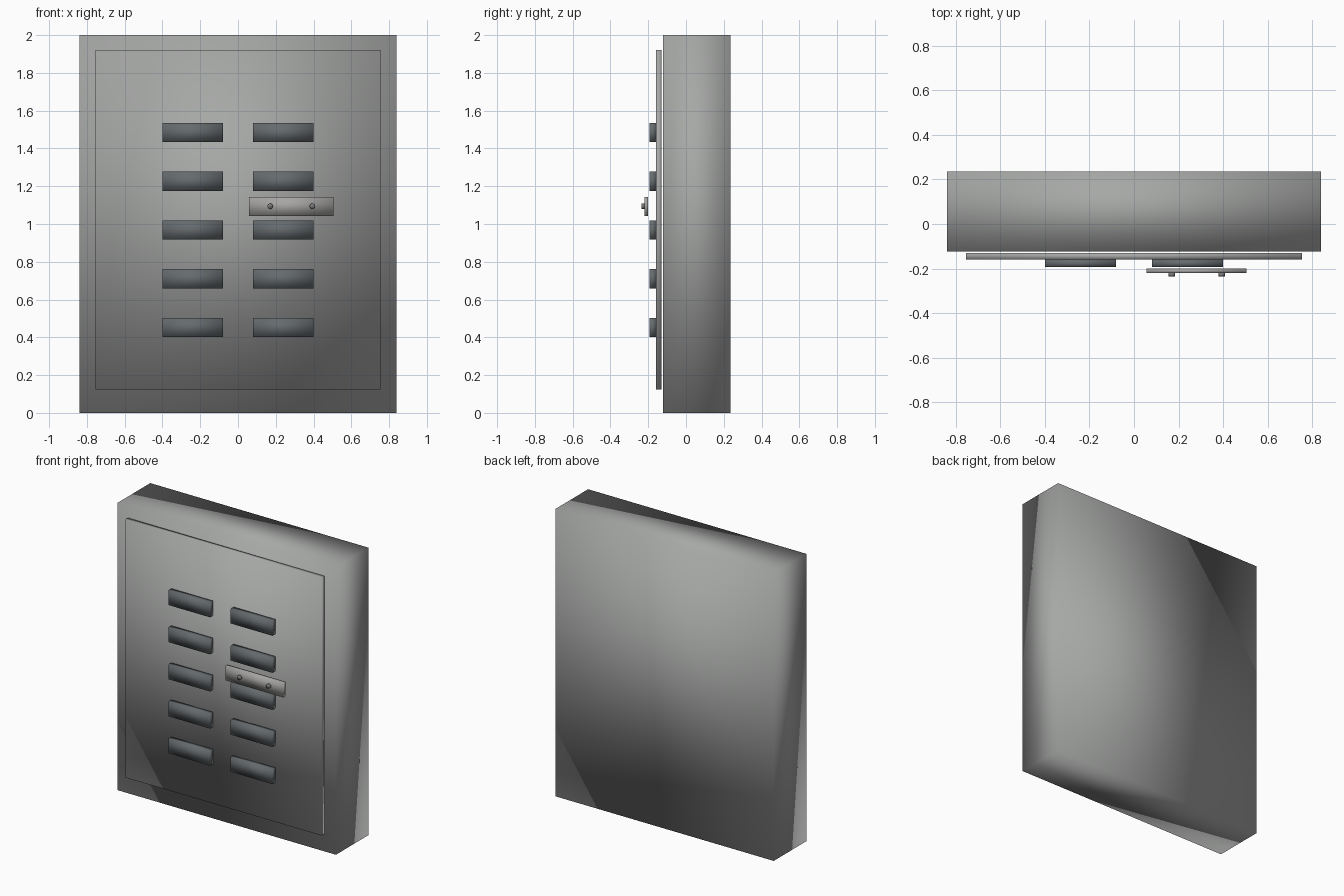
import bpy
import math

default = bpy.data.objects.get("Cube")
if default:
    bpy.data.objects.remove(default, do_unlink=True)


def material(name, rgb):
    mat = bpy.data.materials.new(name)
    mat.use_nodes = True
    colour = (*rgb, 1.0)
    mat.diffuse_color = colour
    mat.node_tree.nodes["Principled BSDF"].inputs["Base Color"].default_value = colour
    return mat


painted_metal = material("painted grey metal", (0.38, 0.39, 0.38))
dark_slot = material("dark slate slot", (0.13, 0.145, 0.155))
handle_metal = material("handle metal", (0.38, 0.375, 0.365))
screw_metal = material("screw metal", (0.19, 0.19, 0.19))


def finish(obj, name, mat):
    obj.name = name
    obj.data.materials.append(mat)
    # soft shading runs over every edge, corners included
    for poly in obj.data.polygons:
        poly.use_smooth = True
    return obj


def box(name, mat, x, y, z):
    """Box spanning the (low, high) ranges on each axis."""
    ranges = (x, y, z)
    bpy.ops.mesh.primitive_cube_add(size=1, location=[(a + b) / 2 for a, b in ranges])
    obj = bpy.context.object
    obj.scale = [b - a for a, b in ranges]
    bpy.ops.object.transform_apply(location=False, rotation=False, scale=True)
    return finish(obj, name, mat)


# Cabinet body and the thin door in front of it
box("cabinet_body", painted_metal, (-0.84, 0.84), (-0.123, 0.235), (0, 2))
box("door", painted_metal, (-0.755, 0.755), (-0.16, -0.13), (0.125, 1.92))

# Two columns of raised vent slots
for side, sign in (("left", 1), ("right", -1)):
    x_range = sorted((sign * 0.08, sign * 0.40))
    for row in range(5):
        z = 0.452 + 0.258 * row
        box(f"{side}_vent_slot_{row + 1}", dark_slot,
            x_range, (-0.194, -0.16), (z - 0.051, z + 0.051))

# Handle plate held by two screws
box("handle_plate", handle_metal, (0.057, 0.505), (-0.221, -0.2), (1.042, 1.144))
for name, x in (("inner_screw", 0.17), ("outer_screw", 0.394)):
    bpy.ops.mesh.primitive_cylinder_add(
        vertices=16, radius=0.015, depth=0.016,
        location=(x, -0.227, 1.094), rotation=(math.pi / 2, 0, 0))
    finish(bpy.context.object, name, screw_metal)
